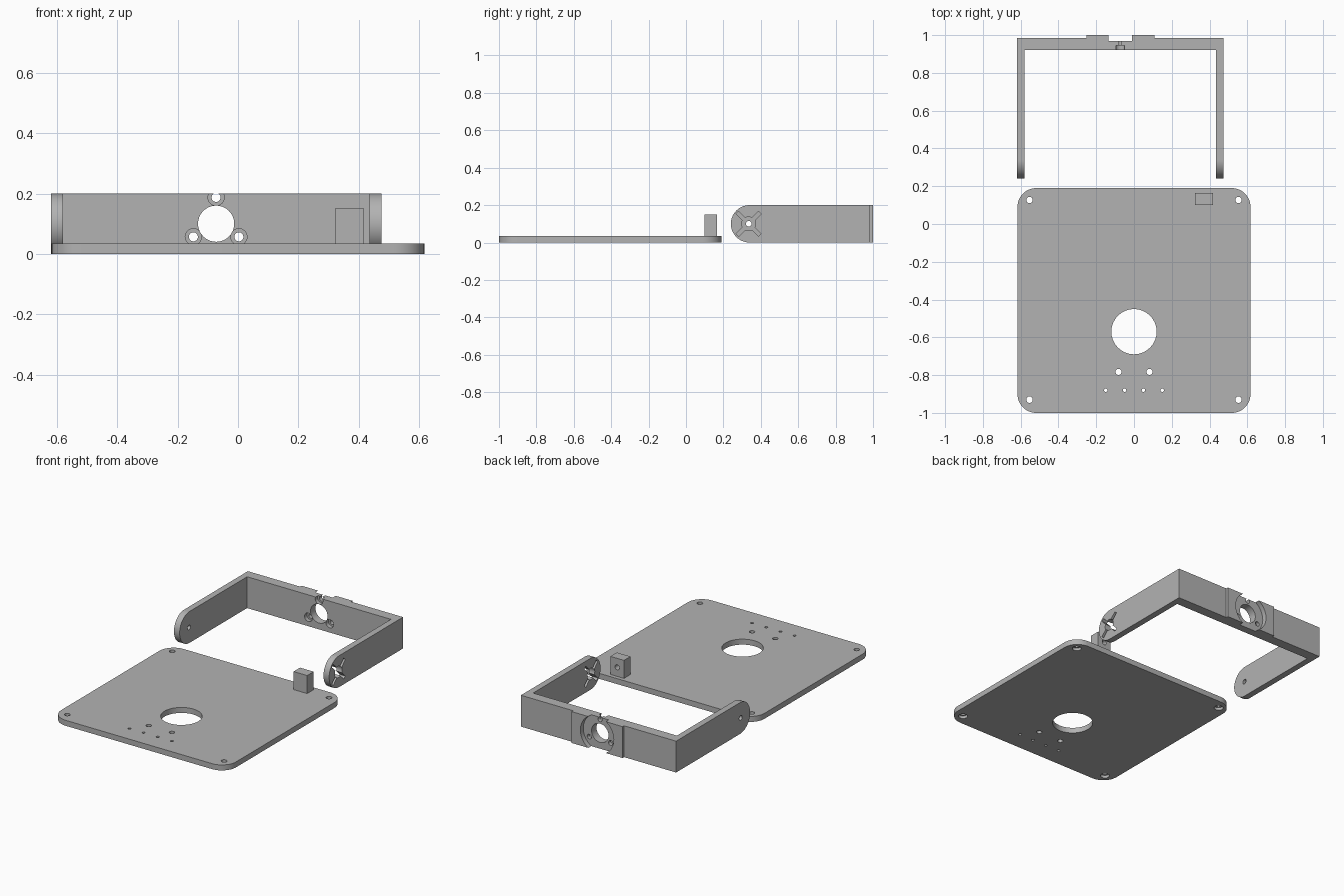
import bpy, bmesh, math
from mathutils import Vector

if "Cube" in bpy.data.objects:
    bpy.data.objects.remove(bpy.data.objects["Cube"], do_unlink=True)

grey = bpy.data.materials.new("plain grey")
grey.use_nodes = True
colour = (0.45, 0.45, 0.45, 1)
grey.diffuse_color = colour
grey.node_tree.nodes["Principled BSDF"].inputs["Base Color"].default_value = colour

# Maps a flat outline plus a depth onto the axis it is extruded along
PLACE = {
    "X": lambda a, b, d: Vector((d, a, b)),
    "Y": lambda a, b, d: Vector((a, d, b)),
    "Z": lambda a, b, d: Vector((a, b, d)),
}


def arc(cx, cy, r, start=0, end=360, n=32):
    """Points along an arc; a full circle leaves out the repeated point."""
    steps = n if end - start >= 360 else n + 1
    angles = [math.radians(start + (end - start) * i / n) for i in range(steps)]
    return [(cx + r * math.cos(t), cy + r * math.sin(t)) for t in angles]


def prism(name, outline, axis, lo, hi):
    bm = bmesh.new()
    base = bm.faces.new([bm.verts.new(PLACE[axis](a, b, lo)) for a, b in outline])
    ext = bmesh.ops.extrude_face_region(bm, geom=[base])
    verts = [v for v in ext["geom"] if isinstance(v, bmesh.types.BMVert)]
    bmesh.ops.translate(bm, verts=verts, vec=PLACE[axis](0, 0, hi - lo))
    bmesh.ops.recalc_face_normals(bm, faces=bm.faces)
    mesh = bpy.data.meshes.new(name)
    bm.to_mesh(mesh)
    bm.free()
    mesh.materials.append(grey)
    ob = bpy.data.objects.new(name, mesh)
    bpy.context.collection.objects.link(ob)
    return ob


def combine(ob, tool, operation="DIFFERENCE"):
    """Apply a boolean and discard the tool."""
    mod = ob.modifiers.new("cut", "BOOLEAN")
    mod.operation, mod.object, mod.solver = operation, tool, "EXACT"
    bpy.context.view_layer.objects.active = ob
    bpy.ops.object.modifier_apply(modifier=mod.name)
    bpy.data.objects.remove(tool, do_unlink=True)


def drill(ob, a, b, r, axis, lo, hi):
    combine(ob, prism("drill", arc(a, b, r), axis, lo, hi))


def finish(ob):
    bpy.ops.object.select_all(action="DESELECT")
    ob.select_set(True)
    bpy.context.view_layer.objects.active = ob
    bpy.ops.object.shade_smooth_by_angle(angle=math.radians(30))


# Base plate with rounded corners
W, FRONT, BACK, THICK, R = 0.617, -1.0, 0.19, 0.035, 0.1
corners = [(W - R, BACK - R), (R - W, BACK - R), (R - W, FRONT + R), (W - R, FRONT + R)]
outline = []
for i, (x, y) in enumerate(corners):
    outline += arc(x, y, R, 90 * i, 90 * i + 90, 12)
plate = prism("base_plate", outline, "Z", 0, THICK)

# Plate holes: large opening, counterbored corners, and two rows of small holes
drill(plate, 0, -0.57, 0.12, "Z", -0.1, 0.1)
for x in (-0.553, 0.553):
    for y in (-0.93, 0.127):
        drill(plate, x, y, 0.017, "Z", -0.1, 0.1)
        drill(plate, x, y, 0.027, "Z", -0.1, 0.018)
for x in (-0.082, 0.082):
    drill(plate, x, -0.783, 0.016, "Z", -0.1, 0.1)
for i in range(4):
    drill(plate, -0.15 + 0.1 * i, -0.88, 0.009, "Z", -0.1, 0.1)
finish(plate)

# Small post with a blind hole in its back
post = prism("stop_block", [(0.322, 0.1), (0.418, 0.1), (0.418, 0.165), (0.322, 0.165)],
             "Z", THICK, 0.15)
drill(post, 0.37, 0.093, 0.016, "Y", 0.125, 0.3)
finish(post)

# U bracket: plan outline with raised rear pad, trimmed to a round-ended side profile
CX, HALF, WALL, PAD = -0.0725, 0.5475, 0.04, 0.18
half_plan = [(PAD, 1.0), (PAD, 0.985), (HALF, 0.985), (HALF, 0.1),
             (HALF - WALL, 0.1), (HALF - WALL, 0.92)]
plan = [(CX + x, y) for x, y in half_plan]
plan += [(CX - x, y) for x, y in reversed(half_plan)]
bracket = prism("u_bracket", plan, "Z", -0.05, 0.25)
PIVOT_Y, MID = 0.34, 0.1
side = arc(PIVOT_Y, MID, 0.1, 90, 270, 32) + [(1.2, 0), (1.2, 0.2)]
combine(bracket, prism("side_profile", side, "X", -1, 1), "INTERSECT")

# Rear round recess, centre opening and three counterbored screw holes
drill(bracket, CX, MID, 0.118, "Y", 0.97, 1.1)
drill(bracket, CX, MID, 0.06, "Y", 0.8, 1.1)
for angle in (90, 210, 330):
    x = CX + 0.087 * math.cos(math.radians(angle))
    z = MID + 0.087 * math.sin(math.radians(angle))
    drill(bracket, x, z, 0.015, "Y", 0.8, 1.1)
    drill(bracket, x, z, 0.027, "Y", 0.8, 0.945)

# Pivot hole in one arm, diagonal cross slot in the other
drill(bracket, PIVOT_Y - 0.005, MID, 0.015, "X", -0.8, -0.5)
drill(bracket, PIVOT_Y - 0.005, MID, 0.037, "X", 0.3, 0.6)
for angle in (45, 135):
    u = Vector((math.cos(math.radians(angle)), math.sin(math.radians(angle))))
    v = Vector((-u.y, u.x))
    c = Vector((PIVOT_Y - 0.005, MID))
    slot = [c + u * (0.085 * s) + v * (0.01 * t)
            for s, t in ((1, 1), (-1, 1), (-1, -1), (1, -1))]
    combine(bracket, prism("slot", slot, "X", 0.3, 0.6))
finish(bracket)
